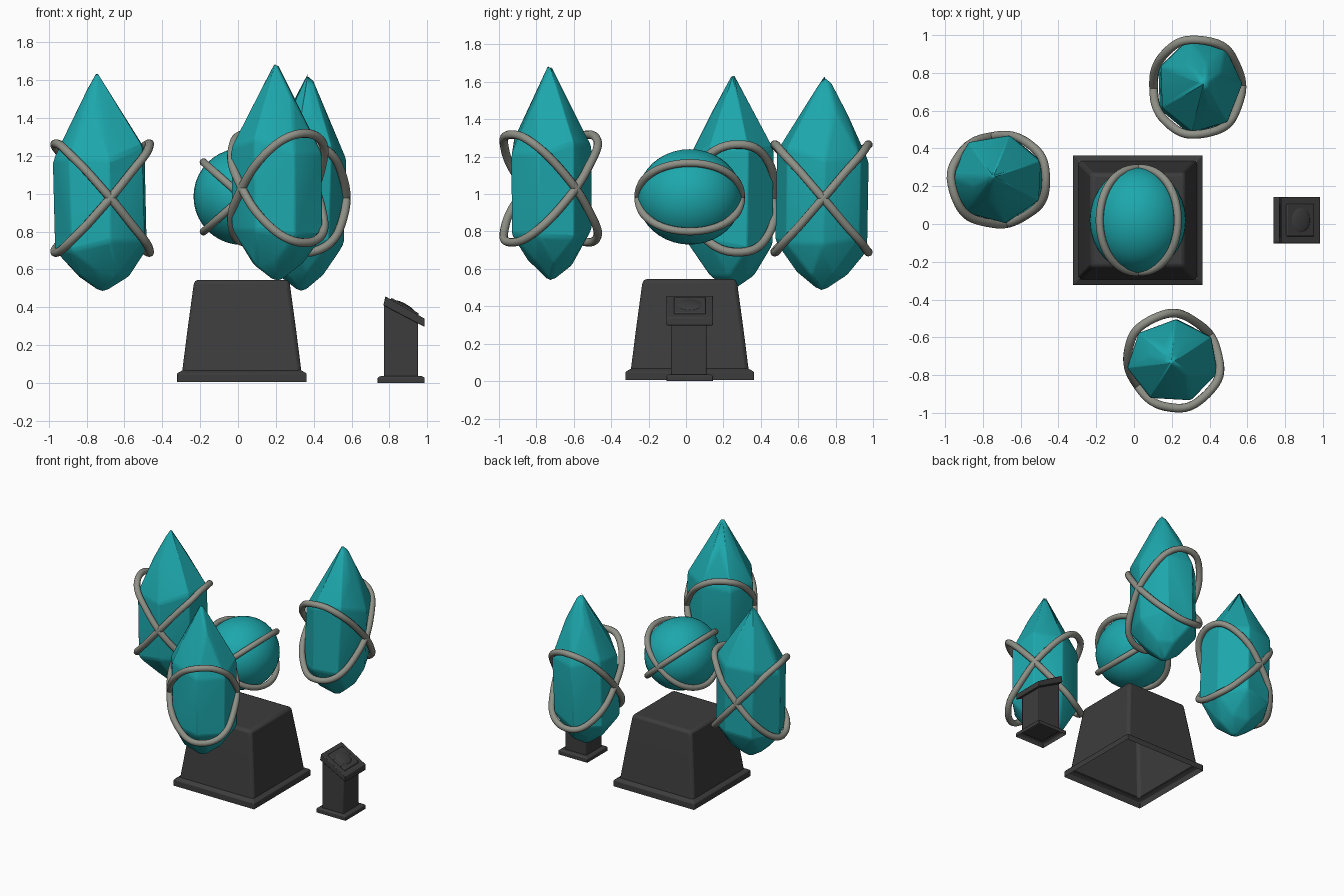
import bpy, bmesh, math, random
from mathutils import Vector, Matrix

if "Cube" in bpy.data.objects:
    bpy.data.objects.remove(bpy.data.objects["Cube"])

random.seed(4)


def material(name, rgb):
    m = bpy.data.materials.new(name)
    m.diffuse_color = (*rgb, 1)
    m.use_nodes = True
    m.node_tree.nodes["Principled BSDF"].inputs["Base Color"].default_value = m.diffuse_color
    return m


TEAL = material("teal crystal", (0.012, 0.39, 0.415))
STONE = material("dark stone", (0.046, 0.046, 0.046))
METAL = material("warm grey metal", (0.275, 0.28, 0.24))


def soft(v):
    """Slightly squared-off sine or cosine value."""
    return math.copysign(abs(v) ** 0.86, v)


def finish(name, bm, mat, angle=30, bevel=0.0, recalc=True):
    if recalc:
        bmesh.ops.recalc_face_normals(bm, faces=bm.faces)
    me = bpy.data.meshes.new(name)
    bm.to_mesh(me)
    bm.free()
    ob = bpy.data.objects.new(name, me)
    bpy.context.collection.objects.link(ob)
    me.materials.append(mat)
    if bevel:
        b = ob.modifiers.new("soft edges", 'BEVEL')
        b.width, b.segments = bevel, 2
        b.angle_limit = math.radians(15)
        b.limit_method = 'ANGLE'
    bpy.ops.object.select_all(action='DESELECT')
    ob.select_set(True)
    bpy.context.view_layer.objects.active = ob
    bpy.ops.object.shade_smooth_by_angle(angle=math.radians(angle))
    return ob


def square_loft(name, cx, cy, rings, mat, bevel, cap=True):
    """Stack of square sections given as (half width, z), open underneath."""
    bm = bmesh.new()
    loops = [[bm.verts.new((cx + sx * h, cy + sy * h, z))
              for sx, sy in ((-1, -1), (1, -1), (1, 1), (-1, 1))] for h, z in rings]
    for a, b in zip(loops, loops[1:]):
        for i in range(4):
            j = (i + 1) % 4
            bm.faces.new((a[i], a[j], b[j], b[i]))
    if cap:
        bm.faces.new(loops[-1])
    return finish(name, bm, mat, bevel=bevel, recalc=False)


def side_profile(name, pts, y0, y1, mat, bevel):
    """Outline in x and z, extruded along y."""
    bm = bmesh.new()
    f = bm.faces.new([bm.verts.new((x, y0, z)) for x, z in pts])
    ext = bmesh.ops.extrude_face_region(bm, geom=[f])
    bmesh.ops.translate(bm, vec=(0, y1 - y0, 0),
                        verts=[v for v in ext['geom'] if isinstance(v, bmesh.types.BMVert)])
    return finish(name, bm, mat, bevel=bevel)


def band(name, path, radius, mat):
    """Closed round tube along a path of points."""
    bm = bmesh.new()
    n, sides = len(path), 10
    centre = sum(path, Vector()) / n
    loops = []
    for i, p in enumerate(path):
        t = (path[(i + 1) % n] - path[i - 1]).normalized()
        out = p - centre
        out = (out - t * out.dot(t)).normalized()
        up = t.cross(out)
        loops.append([bm.verts.new(p + radius * (out * math.cos(k * math.tau / sides)
                      + up * math.sin(k * math.tau / sides))) for k in range(sides)])
    for i in range(n):
        a, b = loops[i], loops[(i + 1) % n]
        for k in range(sides):
            j = (k + 1) % sides
            bm.faces.new((a[k], a[j], b[j], b[k]))
    return finish(name, bm, mat, angle=60)


def crystal(name, x, y, z, turn, tip, squash):
    """Faceted shard: jittered seven-sided rings wrapped in a hull."""
    place = Matrix.Translation((x, y, z))
    spin = Matrix.Rotation(turn, 4, 'Z')
    lean = Vector((*tip, 0))
    bm = bmesh.new()
    pts = [lean + Vector((0, 0, 0.672)), Vector((0, 0, -0.503))]
    n = 7
    for r, h, shift, jit in ((0.14, -0.40, 0.5, 0.02), (0.253, -0.25, 0, 0.04),
                             (0.253, 0.23, 0, 0.05), (0.12, 0.45, 0.5, 0.025)):
        for i in range(n):
            a = (i + shift) * math.tau / n + turn
            p = Vector((squash[0] * r * math.cos(a), squash[1] * r * math.sin(a),
                        h + random.uniform(-jit, jit)))
            pts.append(p + lean * max(0, h) / 0.67)
    for p in pts:
        bm.verts.new(place @ p)
    bmesh.ops.convex_hull(bm, input=bm.verts[:])
    loose = [v for v in bm.verts if not v.link_faces]
    bmesh.ops.delete(bm, geom=loose, context='VERTS')
    finish(name, bm, TEAL, angle=26, bevel=0.014)
    # two crossing bands, tilted opposite ways about the crossing axis
    for side, s in (("rising", 1), ("falling", -1)):
        path = []
        for i in range(64):
            a = (i + 0.5) * math.tau / 64
            k = 1 + 0.012 * math.cos(7 * a)
            path.append(place @ spin @ Vector((0.234 * k * soft(math.cos(a)),
                                               0.25 * k * math.sin(a),
                                               s * 0.288 * math.sin(a))))
        band(f"{name}_{side}_band", path, 0.023, METAL)


# three floating crystals
crystal("left_crystal", -0.715, 0.235, 0.977, math.radians(-80), (-0.035, 0.015), (1, 0.94))
crystal("front_crystal", 0.21, -0.725, 1.03, math.radians(35), (-0.01, -0.005), (0.97, 0.88))
crystal("back_crystal", 0.335, 0.725, 0.977, math.radians(2), (0.04, 0.025), (0.89, 1))

# floating orb in the middle, with its two crossing bands
bm = bmesh.new()
bmesh.ops.create_uvsphere(bm, u_segments=32, v_segments=20, radius=1,
                          matrix=Matrix.Translation((0.02, 0.02, 0.985))
                          @ Matrix.Diagonal((0.255, 0.28, 0.255, 1)))
finish("orb", bm, TEAL, angle=60)
for side, s in (("rising", 1), ("falling", -1)):
    path = []
    for i in range(64):
        a = (i + 0.5) * math.tau / 64
        path.append(Vector((0.025 + 0.207 * soft(math.cos(a)), 0.02 + 0.275 * math.sin(a),
                            0.983 + s * 0.183 * soft(math.cos(a)))))
    band(f"orb_{side}_band", path, 0.021, METAL)

# large pedestal, hollow underneath
square_loft("pedestal_plinth", 0.02, 0.02,
            [(0.343, 0.005), (0.343, 0.05), (0.312, 0.068)], STONE, 0.004, cap=False)
square_loft("pedestal_body", 0.02, 0.02,
            [(0.315, 0.06), (0.287, 0.28), (0.257, 0.5), (0.25, 0.545)], STONE, 0.02)

# small lectern with sloping head
square_loft("lectern_foot", 0.862, 0.02,
            [(0.124, 0.0), (0.124, 0.028), (0.112, 0.036)], STONE, 0.003)
side_profile("lectern_post", [(0.77, 0.03), (0.952, 0.03), (0.952, 0.335), (0.77, 0.43)],
             -0.08, 0.11, STONE, 0.006)
side_profile("lectern_head", [(0.768, 0.41), (0.985, 0.297), (0.985, 0.34), (0.778, 0.458)],
             -0.104, 0.144, STONE, 0.004)
side_profile("lectern_panel", [(0.80, 0.435), (0.95, 0.35), (0.955, 0.368), (0.812, 0.45)],
             -0.065, 0.105, STONE, 0.005)
bm = bmesh.new()
bmesh.ops.create_uvsphere(bm, u_segments=20, v_segments=10, radius=1,
                          matrix=Matrix.Translation((0.88, 0.02, 0.405))
                          @ Matrix.Rotation(math.radians(29), 4, 'Y')
                          @ Matrix.Diagonal((0.06, 0.07, 0.014, 1)))
finish("lectern_button", bm, STONE, angle=60)
